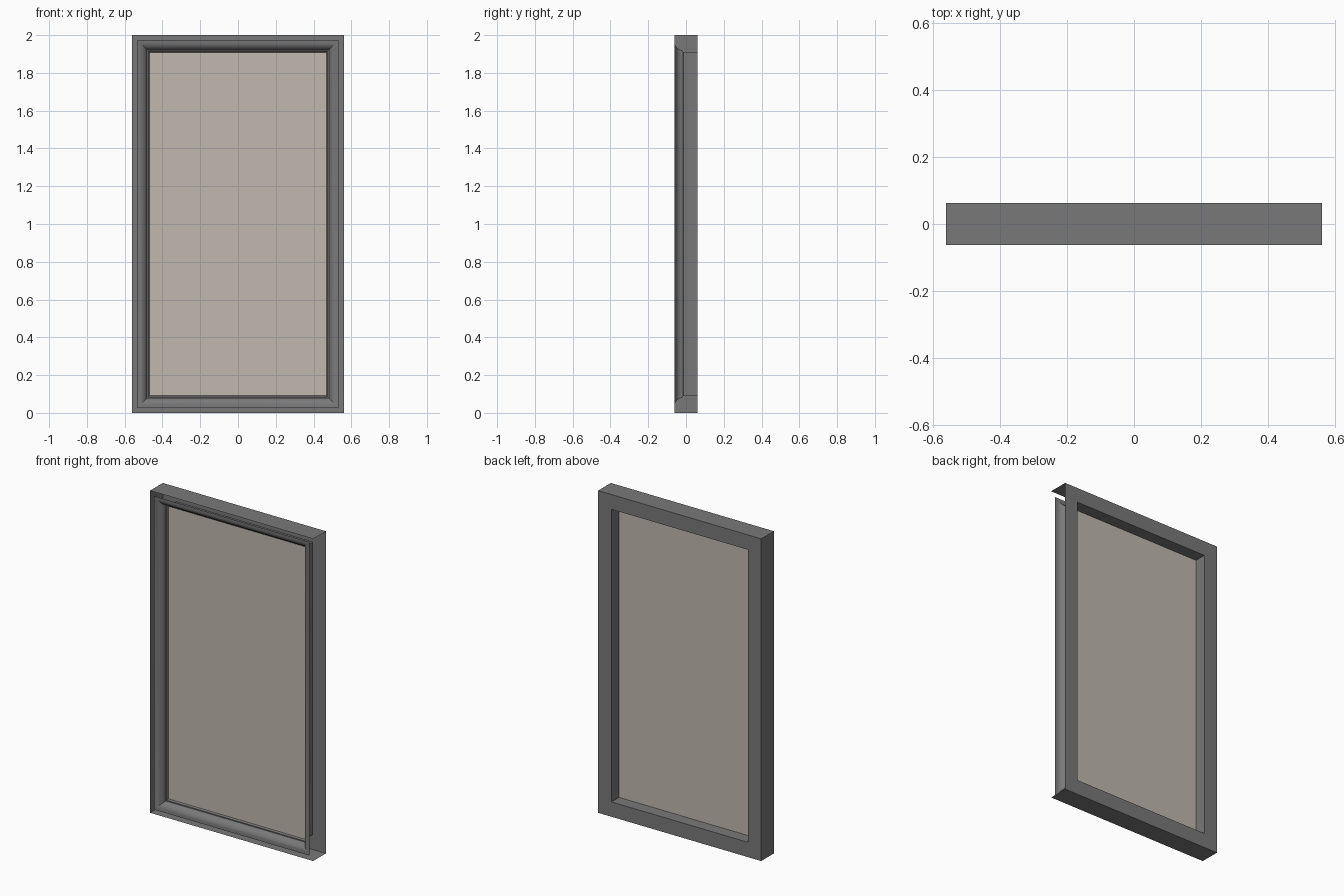
import bpy
import math

if "Cube" in bpy.data.objects:
    bpy.data.objects.remove(bpy.data.objects["Cube"], do_unlink=True)

HALF_W, HEIGHT = 0.56, 2.0
FRONT, BACK, PANE_Y = -0.062, 0.062, -0.012
INSET = 0.092          # border width around the pane
RIGHT_EDGE = 1         # side index of the +x edge


def material(name, color):
    mat = bpy.data.materials.new(name)
    mat.use_nodes = True
    mat.diffuse_color = color
    mat.node_tree.nodes["Principled BSDF"].inputs["Base Color"].default_value = color
    return mat


def rectangle(inset, y):
    """Corners of the outline moved inward by inset, at depth y."""
    x, low, high = HALF_W - inset, inset, HEIGHT - inset
    return [(-x, y, low), (x, y, low), (x, y, high), (-x, y, high)]


def add_object(name, verts, faces, mat):
    mesh = bpy.data.meshes.new(name)
    mesh.from_pydata(verts, [], faces)
    mesh.materials.append(mat)
    obj = bpy.data.objects.new(name, mesh)
    bpy.context.collection.objects.link(obj)
    return obj


def mitred_ring(name, profile, mat, skip=()):
    """Sweep an (inset, y) profile round the rectangle; skip holds (step, side)."""
    verts = [v for point in profile for v in rectangle(*point)]
    faces = []
    for step in range(len(profile) - 1):
        for side in range(4):
            if (step, side) in skip:
                continue
            a, b = step * 4 + side, step * 4 + (side + 1) % 4
            faces.append((a, b, b + 4, a + 4))
    return add_object(name, verts, faces, mat)


frame_grey = material("frame grey", (0.19, 0.19, 0.19, 1))
pane_beige = material("pane beige", (0.53, 0.48, 0.43, 1))

# Hollow frame: reveal, back border and outer walls, open along one edge
mitred_ring("frame_body",
            [(INSET, PANE_Y), (INSET, BACK), (0, BACK), (0, FRONT)],
            frame_grey, skip={(2, RIGHT_EDGE)})

# Rounded moulding that falls toward the pane, ending in a small lip
start, radius_in, radius_y = 0.027, 0.052, 0.042
curve = []
for i in range(9):
    angle = math.radians(90 * i / 8)
    curve.append((start + radius_in * math.sin(angle),
                  FRONT + radius_y * (1 - math.cos(angle))))
lip = [(0.085, -0.02), (INSET, PANE_Y)]
moulding = mitred_ring("front_moulding", curve + lip, frame_grey)

# Flat pane
add_object("pane", rectangle(INSET, PANE_Y), [(0, 1, 2, 3)], pane_beige)

# Smooth the moulding while keeping mitres sharp
bpy.ops.object.select_all(action="DESELECT")
moulding.select_set(True)
bpy.context.view_layer.objects.active = moulding
bpy.ops.object.shade_smooth_by_angle(angle=math.radians(30))
